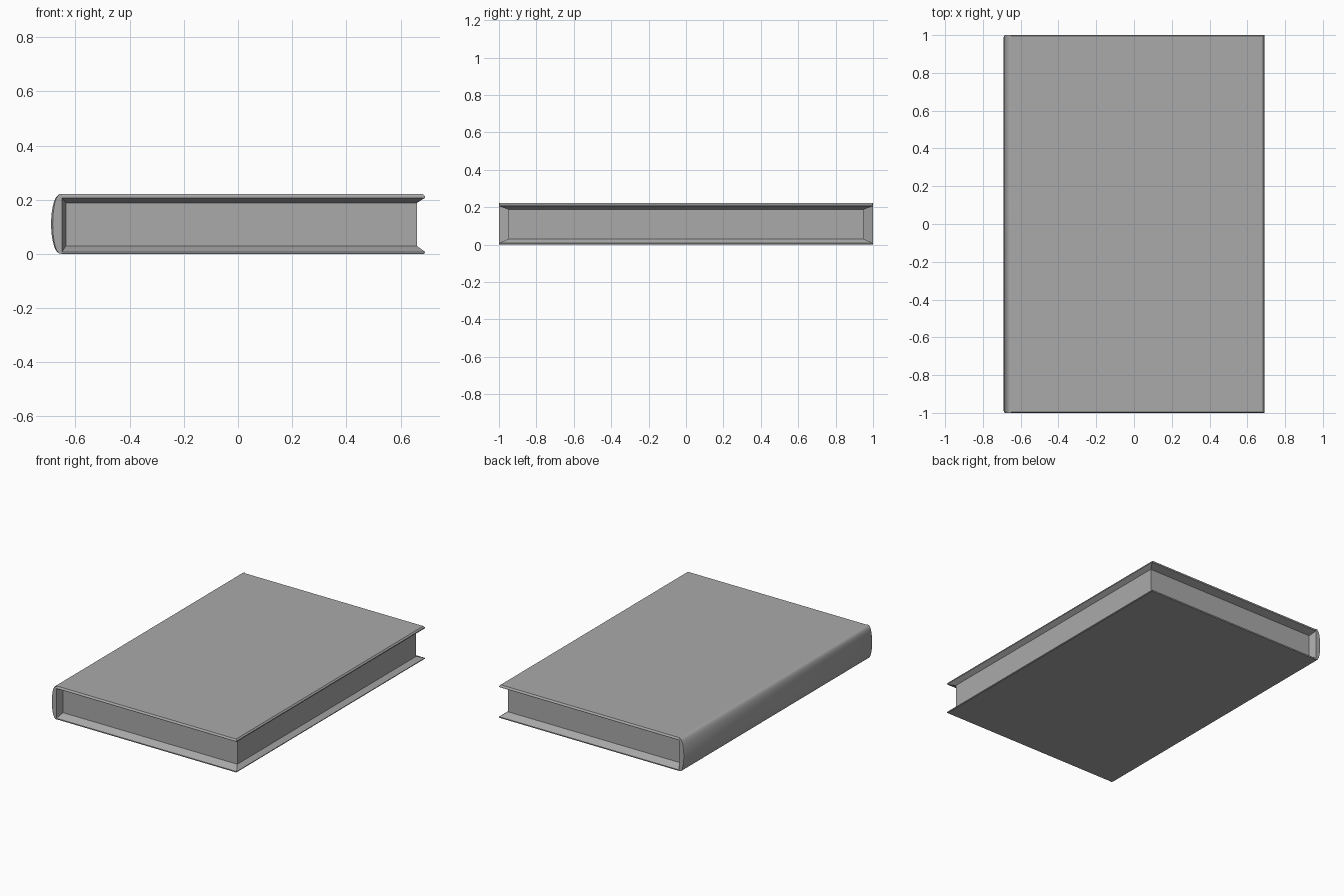
import bpy, bmesh, math

default = bpy.data.objects.get("Cube")
if default:
    bpy.data.objects.remove(default, do_unlink=True)

GREY = (0.4, 0.4, 0.4, 1)
grey = bpy.data.materials.new("plain grey")
grey.use_nodes = True
grey.diffuse_color = GREY
grey.node_tree.nodes["Principled BSDF"].inputs["Base Color"].default_value = GREY

HEIGHT = 0.222
HINGE = -0.65      # where the boards meet the spine
PAGE_BACK = -0.635
FORE_EDGE = 0.69
PAGE_FRONT = 0.66
PAGE_Y = 0.95


def hull(name, points, smooth=False):
    """Convex solid around the points."""
    bm = bmesh.new()
    for p in points:
        bm.verts.new(p)
    bmesh.ops.convex_hull(bm, input=bm.verts)
    bmesh.ops.dissolve_limit(bm, angle_limit=0.01, verts=bm.verts, edges=bm.edges)
    bmesh.ops.recalc_face_normals(bm, faces=bm.faces)
    mesh = bpy.data.meshes.new(name)
    bm.to_mesh(mesh)
    bm.free()
    obj = bpy.data.objects.new(name, mesh)
    bpy.context.collection.objects.link(obj)
    mesh.materials.append(grey)
    if smooth:
        bpy.ops.object.select_all(action="DESELECT")
        obj.select_set(True)
        bpy.context.view_layer.objects.active = obj
        bpy.ops.object.shade_smooth_by_angle(angle=math.radians(35))
    return obj


def rect(x0, x1, half_y, z):
    return [(x, y, z) for x in (x0, x1) for y in (-half_y, half_y)]


# Boards: softened outer edge, slanted lip running in to the pages
upper = (rect(HINGE, FORE_EDGE - 0.008, 0.994, HEIGHT)
         + rect(HINGE, FORE_EDGE, 1, 0.213)
         + rect(HINGE, FORE_EDGE, 1, 0.207)
         + rect(PAGE_BACK, PAGE_FRONT, PAGE_Y, 0.188))
lower = (rect(HINGE, FORE_EDGE - 0.004, 0.998, 0)
         + rect(HINGE, FORE_EDGE, 1, 0.003)
         + rect(HINGE, FORE_EDGE, 1, 0.008)
         + rect(PAGE_BACK, PAGE_FRONT, PAGE_Y, 0.03))
hull("upper_board", upper)
hull("lower_board", lower)

# Page block
hull("pages", rect(PAGE_BACK, PAGE_FRONT, PAGE_Y, 0.03)
     + rect(PAGE_BACK, PAGE_FRONT, PAGE_Y, 0.188))

# Rounded spine with slightly softened ends
spine = []
for half_y, bulge in ((0.99, 0.04), (1, 0.034)):
    for i in range(17):
        a = math.pi * i / 16
        x = HINGE - bulge * math.sin(a) ** 0.8
        z = HEIGHT / 2 * (1 + math.cos(a))
        spine += [(x, -half_y, z), (x, half_y, z)]
hull("spine", spine, smooth=True)

# Slanted inner lip of the spine
lip = []
for z_outer, z_inner in ((0.008, 0.03), (0.207, 0.188)):
    for side in (-1, 1):
        lip += [(HINGE, side, z_outer), (PAGE_BACK, side * PAGE_Y, z_inner)]
hull("spine_lip", lip)
